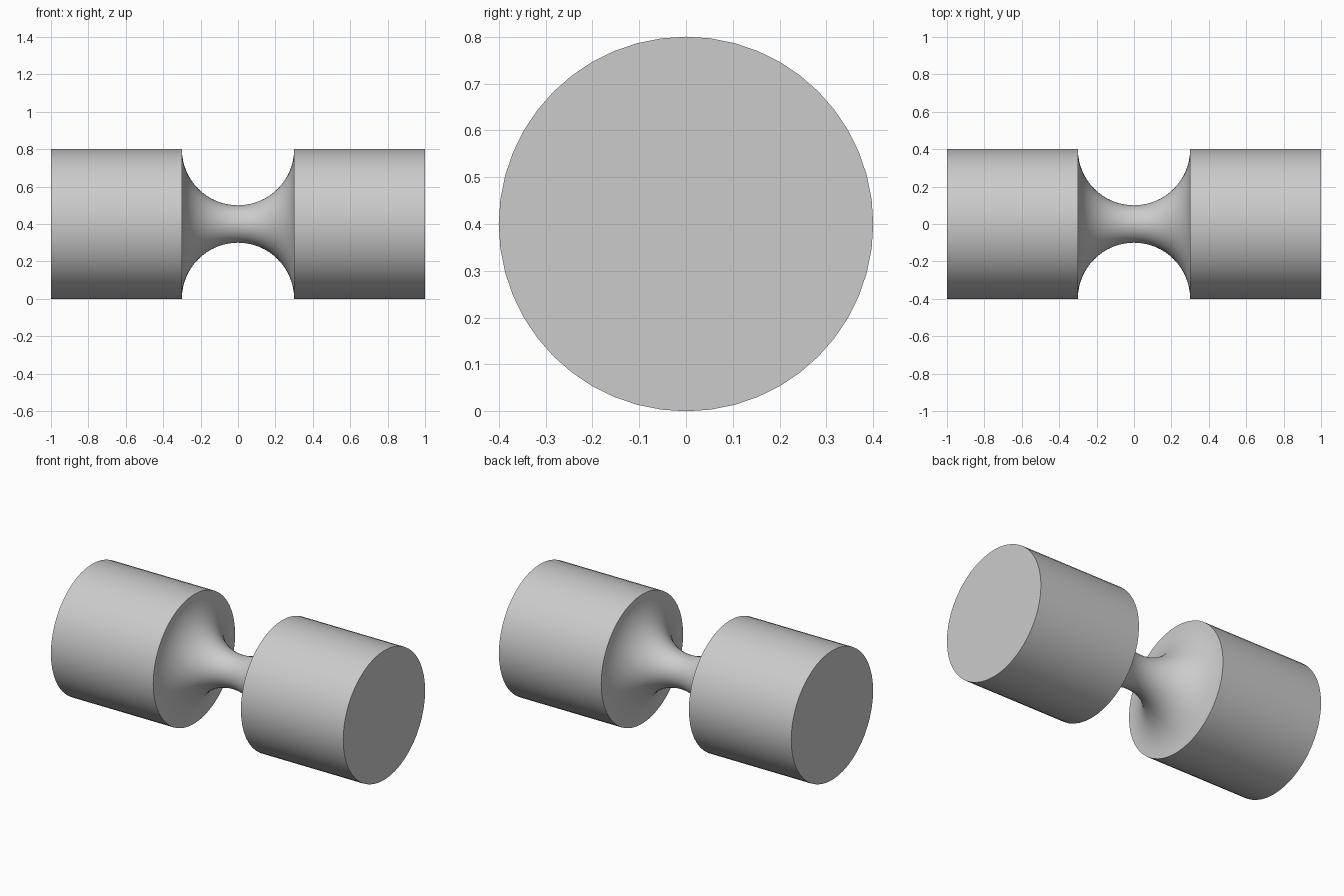
import bpy
import bmesh
from math import cos, sin, pi, tau, radians

cube = bpy.data.objects.get("Cube")
if cube:
    bpy.data.objects.remove(cube, do_unlink=True)

RADIUS, HALF_LENGTH, GROOVE = 0.4, 1.0, 0.3
SIDES, ARC_STEPS = 48, 32

grey = bpy.data.materials.new("light_grey")
grey.use_nodes = True
colour = (0.6, 0.6, 0.6, 1)
grey.diffuse_color = colour
grey.node_tree.nodes["Principled BSDF"].inputs["Base Color"].default_value = colour

# Profile along x: straight drum, semicircular groove, straight drum
profile = [(-HALF_LENGTH, RADIUS)]
for i in range(ARC_STEPS + 1):
    a = pi * i / ARC_STEPS
    profile.append((-GROOVE * cos(a), RADIUS - GROOVE * sin(a)))
profile.append((HALF_LENGTH, RADIUS))

# Turn the profile around the x axis
bm = bmesh.new()
rings = []
for x, r in profile:
    rings.append([bm.verts.new((x, r * cos(tau * k / SIDES), RADIUS + r * sin(tau * k / SIDES)))
                  for k in range(SIDES)])
for a, b in zip(rings, rings[1:]):
    for k in range(SIDES):
        n = (k + 1) % SIDES
        bm.faces.new((a[k], a[n], b[n], b[k]))

# Flat end caps
bm.faces.new(rings[0])
bm.faces.new(rings[-1])
bmesh.ops.recalc_face_normals(bm, faces=bm.faces)

mesh = bpy.data.meshes.new("grooved_spool")
bm.to_mesh(mesh)
bm.free()
mesh.materials.append(grey)
spool = bpy.data.objects.new("grooved_spool", mesh)
bpy.context.collection.objects.link(spool)

# Smooth sides with crisp rims
bpy.ops.object.select_all(action="DESELECT")
spool.select_set(True)
bpy.context.view_layer.objects.active = spool
bpy.ops.object.shade_smooth_by_angle(angle=radians(30))
